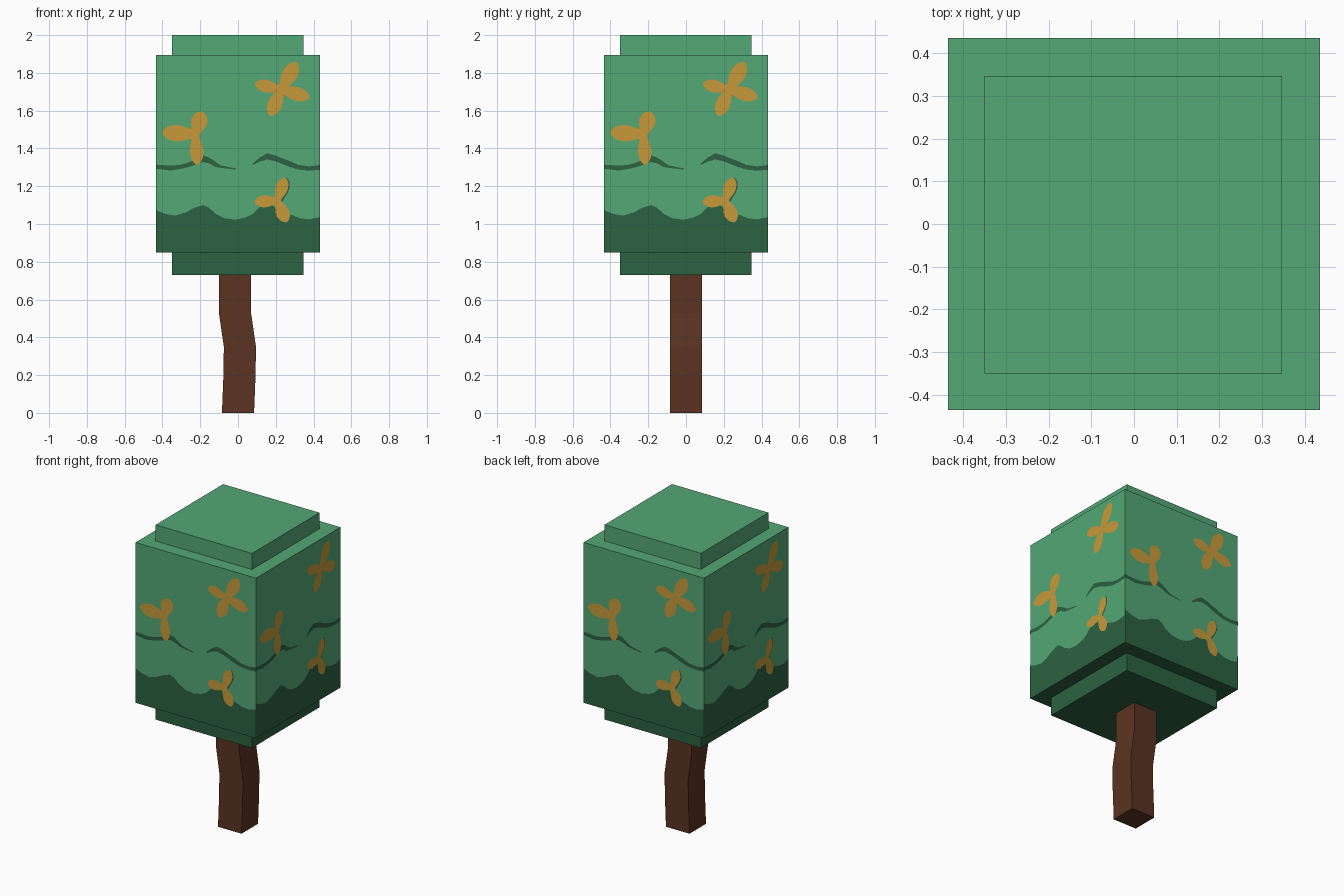
import bpy, bmesh
from mathutils import Vector, Matrix
from math import radians

if "Cube" in bpy.data.objects:
    bpy.data.objects.remove(bpy.data.objects["Cube"])


def material(name, rgb):
    m = bpy.data.materials.new(name)
    m.diffuse_color = (*rgb, 1)
    m.use_nodes = True
    m.node_tree.nodes["Principled BSDF"].inputs["Base Color"].default_value = m.diffuse_color
    return m


GREEN = material("leaf green", (0.087, 0.392, 0.181))
DARK = material("dark green", (0.025, 0.122, 0.053))
GOLD = material("golden yellow", (0.578, 0.323, 0.042))
BROWN = material("bark brown", (0.102, 0.034, 0.016))


def make_object(name, bm, *mats):
    mesh = bpy.data.meshes.new(name)
    bm.to_mesh(mesh)
    bm.free()
    for m in mats:
        mesh.materials.append(m)
    ob = bpy.data.objects.new(name, mesh)
    bpy.context.collection.objects.link(ob)
    return ob


def box(name, half, z0, z1, *mats, centre=0.0):
    bm = bmesh.new()
    bmesh.ops.create_cube(bm, size=1, matrix=Matrix.Translation((centre, centre, (z0 + z1) / 2))
                          @ Matrix.Diagonal((2 * half, 2 * half, z1 - z0, 1)))
    if len(mats) > 1:  # second colour on the underside
        for f in bm.faces:
            f.material_index = int(f.normal.z < -0.5)
    return make_object(name, bm, *mats)


def plates(name, strips, dist, mat):
    """Flat strips given as (lower, upper) outlines, repeated on all four sides."""
    bm = bmesh.new()
    for k in range(4):
        rot = Matrix.Rotation(radians(90 * k), 3, 'Z')
        for low, up in strips:
            a, b = ([bm.verts.new(rot @ Vector((u, -dist, z))) for u, z in line] for line in (low, up))
            for i in range(len(a) - 1):
                bm.faces.new((a[i], a[i + 1], b[i + 1], b[i]))
    return make_object(name, bm, mat)


def petal(centre, tip, width):
    c, t = Vector(centre), Vector(tip)
    axis = t - c
    side = Vector((axis.y, -axis.x)).normalized() * width / 2
    prof = [(-0.1, 0.35), (0.15, 0.6), (0.4, 0.9), (0.6, 1.0), (0.8, 0.82), (0.94, 0.45), (1, 0.08)]
    return ([c + axis * s + side * w for s, w in prof], [c + axis * s - side * w for s, w in prof])


# Trunk: square section with a slight bend
bm = bmesh.new()
R = 0.085
rings = [[bm.verts.new((cx + sx * R, sy * R, z)) for sx, sy in ((-1, -1), (1, -1), (1, 1), (-1, 1))]
         for z, cx in ((0, 0), (0.2, 0.008), (0.35, 0.01), (0.53, -0.016), (0.74, -0.016))]
for lo, hi in zip(rings, rings[1:]):
    for i in range(4):
        j = (i + 1) % 4
        bm.faces.new((lo[i], lo[j], hi[j], hi[i]))
bm.faces.new(rings[0][::-1])
bm.faces.new(rings[-1])
make_object("trunk", bm, BROWN)

# Canopy blocks
H = 0.435
box("canopy_base", 0.348, 0.73, 0.85, DARK, centre=-0.002)
box("canopy_body", H, 0.85, 1.895, GREEN, DARK)
box("canopy_top", 0.348, 1.895, 2.0, GREEN, centre=-0.002)

# Dark wavy band round the bottom of the body
wave = [(-H, 1.075), (-0.39, 1.055), (-0.333, 1.044), (-0.28, 1.06), (-0.23, 1.086), (-0.185, 1.10),
        (-0.153, 1.086), (-0.12, 1.055), (-0.07, 1.03), (-0.016, 1.023), (0.037, 1.033), (0.08, 1.055),
        (0.116, 1.09), (0.148, 1.107), (0.196, 1.09), (0.265, 1.055), (0.33, 1.03), (0.38, 1.025), (H, 1.037)]
plates("shade_band", [([(u, 0.85) for u, z in wave], wave)], H + 0.0015, DARK)

# Thin wavy lines: u, lower z, upper z
left = [(-H, 1.293, 1.314), (-0.36, 1.283, 1.309), (-0.31, 1.29, 1.312), (-0.25, 1.305, 1.33),
        (-0.185, 1.328, 1.362), (-0.15, 1.32, 1.35), (-0.12, 1.302, 1.33), (-0.09, 1.297, 1.31),
        (-0.01, 1.288, 1.294)]
right = [(0.08, 1.312, 1.322), (0.115, 1.33, 1.352), (0.155, 1.342, 1.374), (0.2, 1.332, 1.362),
         (0.27, 1.303, 1.335), (0.32, 1.288, 1.313), (0.38, 1.282, 1.305), (H, 1.287, 1.312)]
lines = [([(u, a) for u, a, b in l], [(u, b) for u, a, b in l]) for l in (left, right)]
lines.append(petal((0.222, 1.123), (0.256, 1.245), 0.062))  # sliver of shade behind the low blossom
plates("leaf_lines", lines, H + 0.002, DARK)

# Golden blossoms: centre, then (tip, width) of each petal
blossoms = [
    ((0.228, 1.712), [((0.31, 1.857), 0.082), ((0.378, 1.67), 0.075), ((0.17, 1.573), 0.078), ((0.09, 1.743), 0.068)]),
    ((-0.225, 1.475), [((-0.19, 1.595), 0.088), ((-0.4, 1.485), 0.088), ((-0.215, 1.312), 0.072)]),
    ((0.208, 1.123), [((0.25, 1.245), 0.066), ((0.088, 1.118), 0.066), ((0.258, 1.01), 0.072)]),
]
plates("blossoms", [petal(c, t, w) for c, tips in blossoms for t, w in tips], H + 0.004, GOLD)
